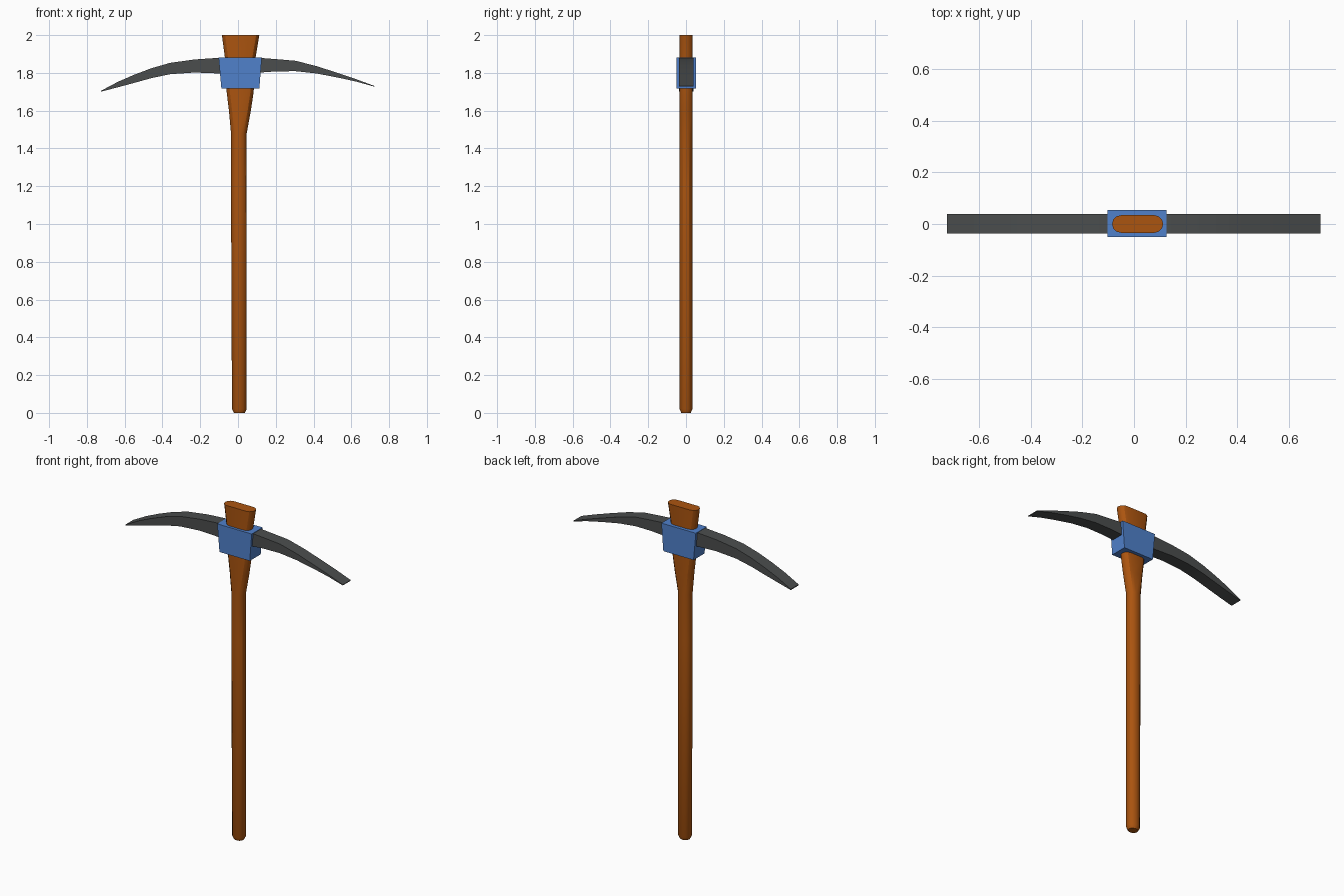
import bpy, bmesh, math

if "Cube" in bpy.data.objects:
    bpy.data.objects.remove(bpy.data.objects["Cube"])


def make_object(name, bm, color, smooth_angle=None):
    bmesh.ops.recalc_face_normals(bm, faces=bm.faces[:])
    me = bpy.data.meshes.new(name)
    bm.to_mesh(me)
    bm.free()
    ob = bpy.data.objects.new(name, me)
    bpy.context.collection.objects.link(ob)
    mat = bpy.data.materials.new(name + "_material")
    mat.diffuse_color = (*color, 1)
    mat.use_nodes = True
    mat.node_tree.nodes["Principled BSDF"].inputs["Base Color"].default_value = mat.diffuse_color
    me.materials.append(mat)
    if smooth_angle:
        bpy.context.view_layer.objects.active = ob
        ob.select_set(True)
        bpy.ops.object.shade_smooth_by_angle(angle=math.radians(smooth_angle))
        ob.select_set(False)
    return ob


def loft(rings):
    """Skin a list of equal-length closed rings and cap both ends."""
    bm = bmesh.new()
    rows = [[bm.verts.new(p) for p in ring] for ring in rings]
    n = len(rows[0])
    for a, b in zip(rows, rows[1:]):
        for i in range(n):
            j = (i + 1) % n
            bm.faces.new((a[i], a[j], b[j], b[i]))
    bm.faces.new(rows[0][::-1])
    bm.faces.new(rows[-1])
    return bm


def stadium(x0, x1, hy, z):
    """Rounded slot outline between x0 and x1 with half-thickness hy."""
    cx, hx = (x0 + x1) / 2, (x1 - x0) / 2
    r = min(hx, hy)
    ring = []
    for side in (1, -1):
        for k in range(7):
            a = math.radians(-90 + 30 * k)
            ring.append((cx + side * (hx - r + r * math.cos(a)),
                         side * hy * math.sin(a), z))
    return ring


def rect(x0, x1, y0, y1, z):
    return [(x0, y0, z), (x1, y0, z), (x1, y1, z), (x0, y1, z)]


# Wooden handle: straight grip flaring into a wide flat eye
handle = [(-0.022, 0.036, 0.025, 0.0), (-0.032, 0.046, 0.034, 0.02),
          (-0.037, 0.046, 0.034, 1.2), (-0.037, 0.046, 0.034, 1.48),
          (-0.048, 0.068, 0.034, 1.6), (-0.06, 0.083, 0.034, 1.7),
          (-0.068, 0.091, 0.034, 1.87), (-0.085, 0.113, 0.034, 2.0)]
make_object("handle", loft([stadium(*s) for s in handle]), (0.41, 0.09, 0.005), 30)

# Tapered collar holding the head
make_object("collar", loft([rect(-0.088, 0.113, -0.05, 0.054, 1.717),
                            rect(-0.103, 0.126, -0.05, 0.054, 1.882)]),
            (0.08, 0.22, 0.6))

# Curved head: stations of x, lower z, upper z from left tip to right tip
head = [(-0.724, 1.701, 1.706), (-0.635, 1.724, 1.753), (-0.55, 1.747, 1.79),
        (-0.46, 1.772, 1.824), (-0.36, 1.793, 1.853), (-0.23, 1.802, 1.871),
        (-0.10, 1.797, 1.88), (0.12, 1.802, 1.879), (0.2, 1.808, 1.873),
        (0.305, 1.809, 1.864), (0.415, 1.797, 1.836), (0.53, 1.775, 1.799),
        (0.63, 1.753, 1.765), (0.722, 1.727, 1.731)]
Y0, Y1 = -0.036, 0.039
make_object("pick_head", loft([[(x, Y0, lo), (x, Y1, lo), (x, Y1, hi), (x, Y0, hi)]
                               for x, lo, hi in head]), (0.07, 0.075, 0.075), 30)
